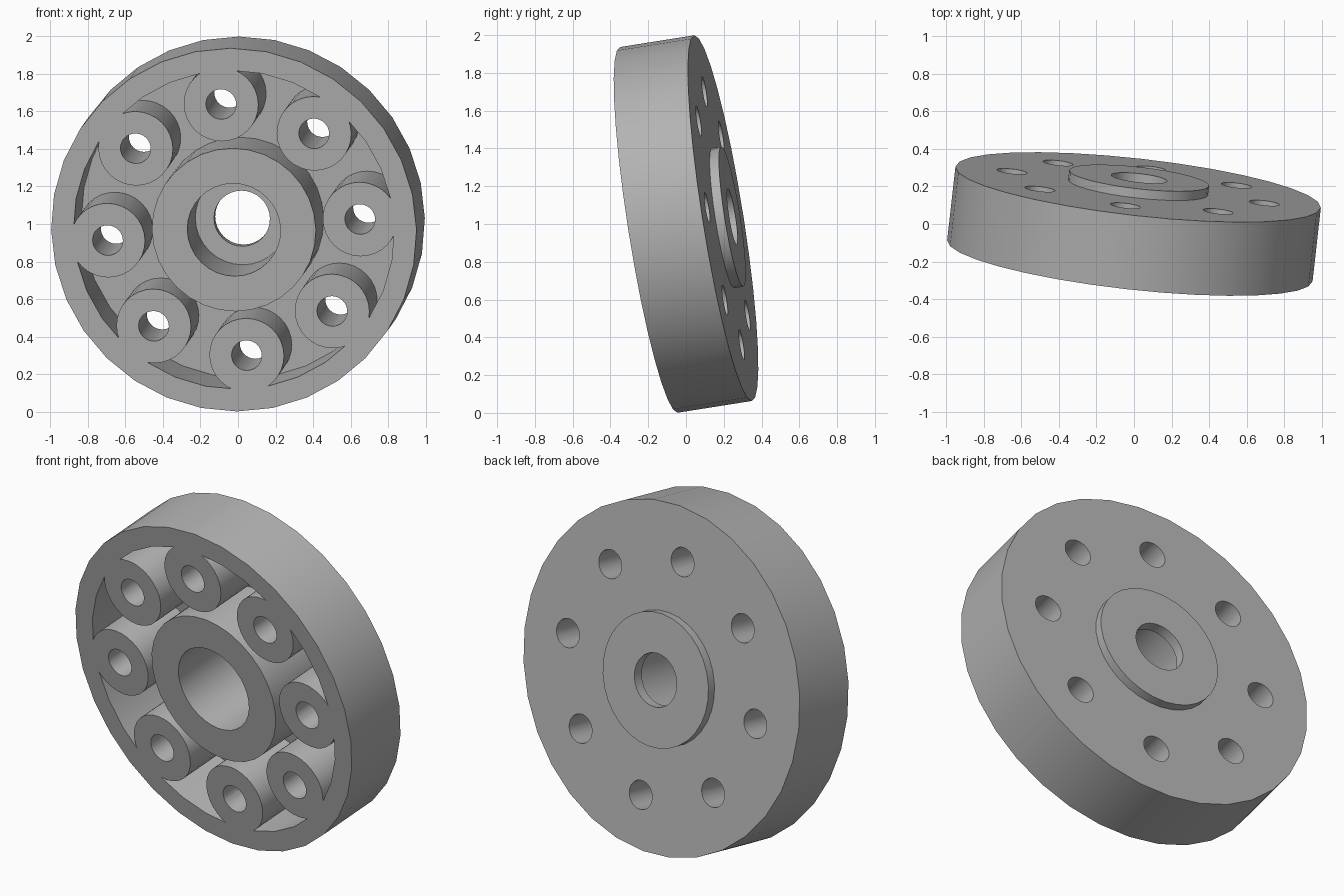
import bpy, bmesh
from math import cos, sin, pi, radians
from mathutils import Matrix, Vector

cube = bpy.data.objects.get("Cube")
if cube:
    bpy.data.objects.remove(cube, do_unlink=True)

SEGS = 32
HALF = 0.20          # half thickness of the wheel
BOLTS = 8
BOLT_CIRCLE = 0.68
BOLT_PHASE = radians(4.8)

metal = bpy.data.materials.new("plain grey")
grey = (0.45, 0.45, 0.45, 1)
metal.diffuse_color = grey
metal.use_nodes = True
metal.node_tree.nodes["Principled BSDF"].inputs["Base Color"].default_value = grey


def make_object(name, bm):
    bmesh.ops.recalc_face_normals(bm, faces=bm.faces)
    mesh = bpy.data.meshes.new(name)
    bm.to_mesh(mesh)
    bm.free()
    mesh.materials.append(metal)
    obj = bpy.data.objects.new(name, mesh)
    bpy.context.collection.objects.link(obj)
    return obj


def lathe(name, profile):
    """Turn a closed (radius, height) loop around the local z axis."""
    bm = bmesh.new()
    rings = [[bm.verts.new((r * cos(2 * pi * i / SEGS), r * sin(2 * pi * i / SEGS), z))
              for r, z in profile] for i in range(SEGS)]
    n = len(profile)
    for i in range(SEGS):
        a, b = rings[i], rings[(i + 1) % SEGS]
        for j in range(n):
            k = (j + 1) % n
            bm.faces.new((a[j], b[j], b[k], a[k]))
    return make_object(name, bm)


def bolt_cylinders(name, radius):
    """One cylinder at every bolt position."""
    bm = bmesh.new()
    for i in range(BOLTS):
        a = BOLT_PHASE + 2 * pi * i / BOLTS
        place = Matrix.Translation((BOLT_CIRCLE * cos(a), BOLT_CIRCLE * sin(a), 0))
        bmesh.ops.create_cone(bm, cap_ends=True, segments=SEGS, radius1=radius,
                              radius2=radius, depth=1.0, matrix=place)
    return make_object(name, bm)


def subtract(target, cutter):
    cutter.hide_render = True
    mod = target.modifiers.new("cut", 'BOOLEAN')
    mod.operation = 'DIFFERENCE'
    mod.solver = 'EXACT'
    mod.object = cutter
    bpy.ops.object.select_all(action='DESELECT')
    bpy.context.view_layer.objects.active = target
    target.select_set(True)
    bpy.ops.object.modifier_apply(modifier=mod.name)
    bpy.data.objects.remove(cutter, do_unlink=True)


# Wheel body with stepped bore and raised rear flange
wheel = lathe("wheel_body", [
    (0.15, -0.25), (0.375, -0.25), (0.375, -HALF), (0.98, -HALF),
    (0.98, HALF), (0.25, HALF), (0.25, -0.19), (0.15, -0.19)])

# Ring-shaped front pocket that leaves the bolt bosses standing
pocket = lathe("pocket_cutter", [(0.44, -0.18), (0.86, -0.18), (0.86, 0.3), (0.44, 0.3)])
subtract(pocket, bolt_cylinders("boss_cutter", 0.20))
subtract(wheel, pocket)

# Bolt holes
subtract(wheel, bolt_cylinders("hole_cutter", 0.081))

# Tilt: local z becomes the front direction
front = Vector((-0.11, -0.98, -0.155)).normalized()
up = (Vector((0, 0, 1)) - front * front.z).normalized()
side = up.cross(front)
turn = Matrix((side, up, front)).transposed().to_4x4()
wheel.data.transform(Matrix.Translation((0, 0, 1)) @ turn)

bpy.ops.object.select_all(action='DESELECT')
bpy.context.view_layer.objects.active = wheel
wheel.select_set(True)
bpy.ops.object.shade_smooth_by_angle(angle=radians(30))
